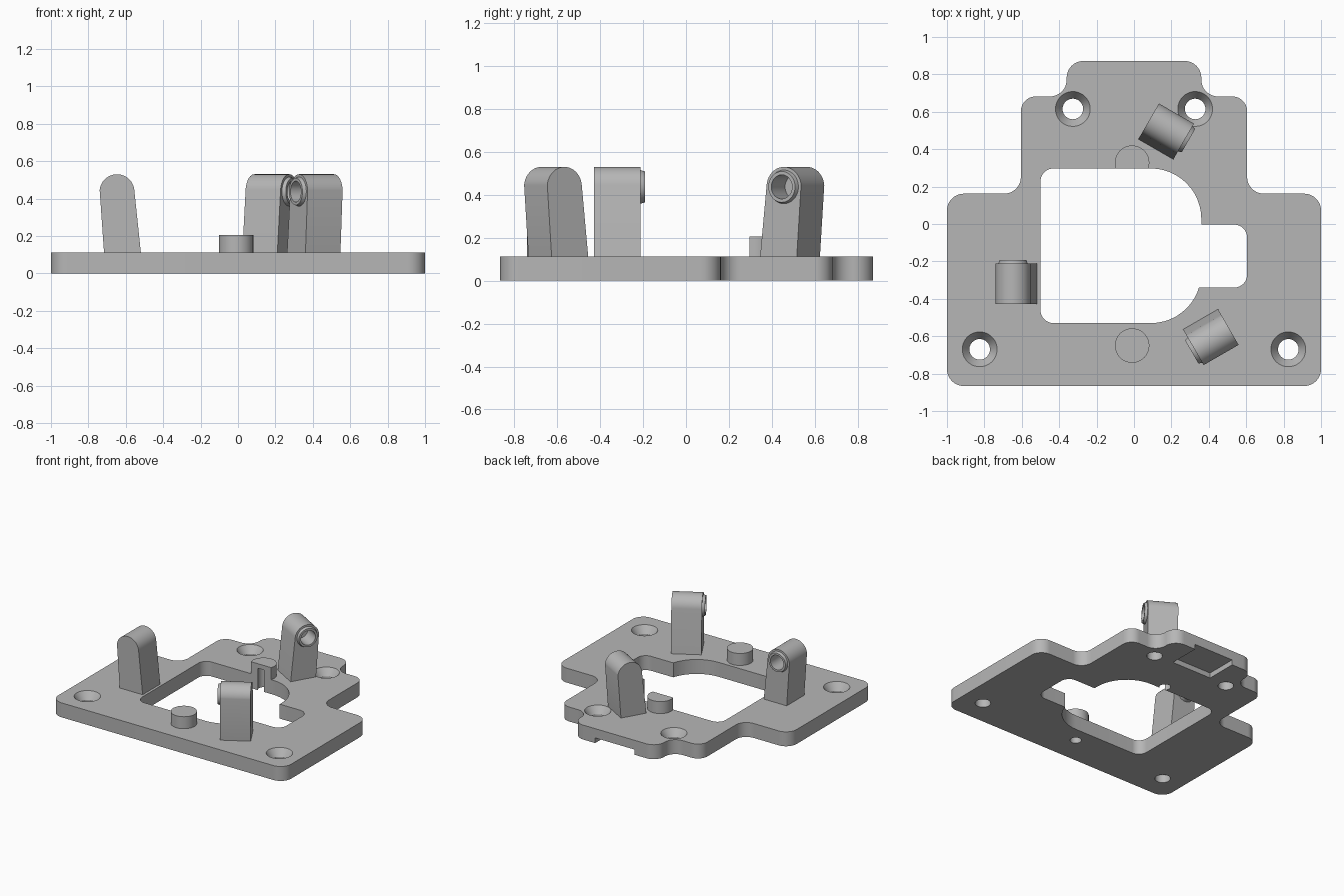
import bpy, bmesh, math
from mathutils import Matrix, Vector

cube = bpy.data.objects.get("Cube")
if cube:
    bpy.data.objects.remove(cube)

grey = bpy.data.materials.new("plain_grey")
grey.use_nodes = True
grey.diffuse_color = (0.47, 0.47, 0.47, 1)
grey.node_tree.nodes["Principled BSDF"].inputs["Base Color"].default_value = grey.diffuse_color


def finish(name, bm):
    bmesh.ops.recalc_face_normals(bm, faces=bm.faces)
    mesh = bpy.data.meshes.new(name)
    bm.to_mesh(mesh)
    bm.free()
    mesh.materials.append(grey)
    obj = bpy.data.objects.new(name, mesh)
    bpy.context.collection.objects.link(obj)
    return obj


def prism(name, outline, z0, z1):
    bm = bmesh.new()
    face = bm.faces.new([bm.verts.new((x, y, z0)) for x, y in outline])
    top = bmesh.ops.extrude_face_region(bm, geom=[face])["geom"]
    verts = [v for v in top if isinstance(v, bmesh.types.BMVert)]
    bmesh.ops.translate(bm, verts=verts, vec=(0, 0, z1 - z0))
    return finish(name, bm)


def frustum(name, x, y, z0, z1, r0, r1):
    bm = bmesh.new()
    place = Matrix.Translation((x, y, (z0 + z1) / 2))
    bmesh.ops.create_cone(bm, cap_ends=True, segments=48, radius1=r0, radius2=r1,
                          depth=z1 - z0, matrix=place)
    return finish(name, bm)


def rounded(corners, steps=12):
    """Round the right-angled corners given as (x, y, radius)."""
    points = []
    for i, (x, y, r) in enumerate(corners):
        p = Vector((x, y))
        back = (Vector(corners[i - 1][:2]) - p).normalized()
        ahead = (Vector(corners[(i + 1) % len(corners)][:2]) - p).normalized()
        centre = p + r * (back + ahead)
        for k in range(steps + 1):
            t = math.pi / 2 * k / steps
            points.append(centre - r * (ahead * math.cos(t) + back * math.sin(t)))
    return points


def boolean(obj, tool, operation="DIFFERENCE"):
    mod = obj.modifiers.new("boolean", "BOOLEAN")
    mod.operation = operation
    mod.solver = "EXACT"
    mod.object = tool
    bpy.context.view_layer.objects.active = obj
    bpy.ops.object.modifier_apply(modifier=mod.name)
    bpy.data.objects.remove(tool)


def smooth(obj):
    bpy.ops.object.select_all(action="DESELECT")
    obj.select_set(True)
    bpy.context.view_layer.objects.active = obj
    bpy.ops.object.shade_smooth_by_angle(angle=math.radians(30))


# Stepped base plate, symmetrical left to right
T = 0.112
half = [(1, -0.866, 0.09), (1, 0.162, 0.09), (0.605, 0.162, 0.09),
        (0.605, 0.682, 0.08), (0.36, 0.682, 0.09), (0.36, 0.872, 0.09)]
plate = prism("base_plate", rounded(half + [(-x, y, r) for x, y, r in reversed(half)]), 0, T)

# Locating pegs
pegs = [(-0.01, -0.65), (-0.01, 0.328)]
for x, y in pegs:
    boolean(plate, frustum("peg", x, y, T / 2, 0.205, 0.092, 0.092), "UNION")

# Central opening and side slot
opening = [(-0.5, -0.53, 0.07), (0.36, -0.53, 0.27), (0.36, 0.297, 0.27), (-0.5, 0.297, 0.07)]
slot = [(0.1, -0.34, 0.02), (0.605, -0.34, 0.07), (0.605, -0.003, 0.07), (0.1, -0.003, 0.02)]
for outline in (opening, slot):
    boolean(plate, prism("opening", rounded(outline), -0.5, 0.5))

# Pilot holes under the pegs
for x, y in pegs:
    boolean(plate, frustum("pilot", x, y, -0.1, 0.17, 0.04, 0.04))

# Countersunk screw holes
for x, y in [(0.327, 0.615), (0.825, -0.67)]:
    for side in (-1, 1):
        boolean(plate, frustum("screw", side * x, y, -0.1, 0.3, 0.055, 0.055))
        boolean(plate, frustum("sink", side * x, y, T - 0.055, T + 0.01, 0.055, 0.1))

# Shallow recess under the back edge
recess = [(-0.17, 0.63), (0.17, 0.63), (0.17, 1), (-0.17, 1)]
boolean(plate, prism("recess", recess, -0.1, 0.04))
smooth(plate)

# Leaning round-topped posts, each with a bored boss on one face
H, LEAN, R, AXIS_Z = 0.108, -0.015, 0.093, 0.437
profile = [(-0.084, T - 0.005), (0.113, T - 0.005)]
for k in range(25):
    a = math.radians(6 + 169 * k / 24)
    profile.append((LEAN + R * math.cos(a), AXIS_Z + R * math.sin(a)))

posts = {"right_post": (-0.632, -0.32, 0), "back_post": (0.173, 0.497, -120),
         "front_post": (0.412, -0.607, 120)}
for name, (x, y, angle) in posts.items():
    post = prism(name, profile, -H, H)
    boolean(post, frustum("boss", LEAN, AXIS_Z, -H - 0.02, -H + 0.03, 0.072, 0.088), "UNION")
    boolean(post, frustum("bore", LEAN, AXIS_Z, -H - 0.1, 0, 0.056, 0.056))
    post.data.transform(Matrix.Translation((x, y, 0))
                        @ Matrix.Rotation(math.radians(angle), 4, "Z")
                        @ Matrix.Rotation(math.pi / 2, 4, "X"))
    smooth(post)
